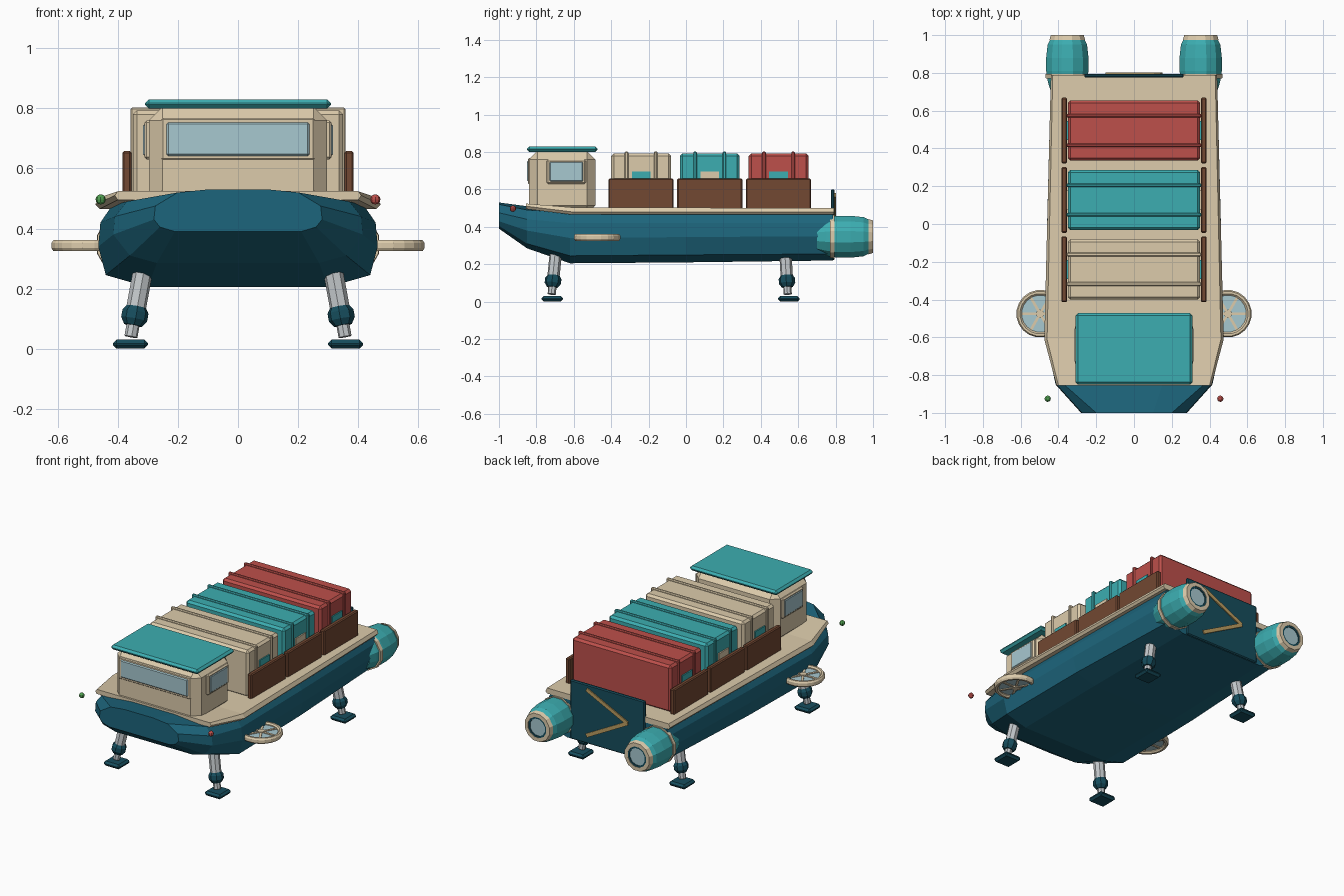
import bpy, bmesh
from math import pi, cos, sin, atan2
from mathutils import Vector, Matrix

if "Cube" in bpy.data.objects:
    bpy.data.objects.remove(bpy.data.objects["Cube"])

def material(name, r, g, b):
    m = bpy.data.materials.new(name)
    m.diffuse_color = (r, g, b, 1)
    m.use_nodes = True
    m.node_tree.nodes["Principled BSDF"].inputs["Base Color"].default_value = m.diffuse_color
    return m

NAVY = material("hull_blue", .012, .13, .2)
DARK = material("dark_blue", .008, .075, .11)
TEAL = material("teal", .045, .42, .44)
CREAM = material("cream", .72, .6, .41)
BROWN = material("brown", .17, .065, .032)
RED = material("red", .51, .08, .07)
GLASS = material("glass", .39, .58, .63)
GOLD = material("gold", .5, .34, .12)
GREEN = material("green", .08, .35, .08)
STEEL = material("steel", .55, .58, .6)

def finish(bm, name, mat):
    bmesh.ops.recalc_face_normals(bm, faces=bm.faces)
    me = bpy.data.meshes.new(name)
    bm.to_mesh(me)
    bm.free()
    me.materials.append(mat)
    ob = bpy.data.objects.new(name, me)
    bpy.context.collection.objects.link(ob)
    return ob

def box(name, lo, hi, mat, bevel=0.0, rot=None):
    lo, hi = Vector(lo), Vector(hi)
    bm = bmesh.new()
    bmesh.ops.create_cube(bm, size=1)
    bmesh.ops.scale(bm, vec=hi - lo, verts=bm.verts)
    if bevel:
        bmesh.ops.bevel(bm, geom=bm.edges[:], offset=bevel, segments=1, affect='EDGES')
    if rot:
        bmesh.ops.transform(bm, matrix=rot, verts=bm.verts)
    bmesh.ops.translate(bm, vec=(lo + hi) / 2, verts=bm.verts)
    return finish(bm, name, mat)

def bridge(bm, rings):
    for a, b in zip(rings, rings[1:]):
        n = len(a)
        for i in range(n):
            j = (i + 1) % n
            bm.faces.new((a[i], a[j], b[j], b[i]))

def loft(name, sections, mat):
    """Half sections (x, z) from keel to top at each y, mirrored and skinned."""
    bm = bmesh.new()
    rings = []
    for y, half in sections:
        pts = half + [(-x, z) for x, z in reversed(half)]
        rings.append([bm.verts.new((x, y, z)) for x, z in pts])
    bridge(bm, rings)
    bm.faces.new(rings[0])
    bm.faces.new(rings[-1])
    return finish(bm, name, mat)

def lathe(name, origin, axis, profile, mat, sides=12, closed=False):
    """Spin (radius, distance) pairs about an axis; closed joins the ends into a ring."""
    q = Vector(axis).to_track_quat('Z', 'Y')
    bm = bmesh.new()
    rings = []
    for r, d in profile:
        rings.append([bm.verts.new(Vector(origin) + q @ Vector(
            (r * cos(2 * pi * (i + .5) / sides), r * sin(2 * pi * (i + .5) / sides), d)))
            for i in range(sides)])
    bridge(bm, rings + ([rings[0]] if closed else []))
    if not closed:
        bm.faces.new(rings[0])
        bm.faces.new(rings[-1])
    return finish(bm, name, mat)

# Hull
loft("hull", [
    (-1.0, [(.21, .39), (.26, .405), (.28, .43), (.275, .475), (.2, .52), (.1, .53)]),
    (-.85, [(.27, .285), (.36, .31), (.415, .38), (.41, .44), (.37, .49), (.15, .51)]),
    (-.62, [(.30, .205), (.44, .245), (.465, .34), (.458, .42), (.42, .475), (.15, .48)]),
    (.0, [(.30, .21), (.435, .25), (.46, .345), (.45, .42), (.42, .47), (.15, .47)]),
    (.785, [(.29, .22), (.40, .255), (.44, .35), (.43, .42), (.41, .465), (.15, .47)])], NAVY)

# Deck
loft("deck", [
    (-.855, [(.40, .495), (.41, .51), (.40, .524)]),
    (-.61, [(.46, .465), (.475, .48), (.46, .504)]),
    (.79, [(.43, .465), (.44, .478), (.43, .5)])], CREAM)

# Cabin with windows and roof
box("cabin", (-.297, -.84, .47), (.297, -.485, .805), CREAM, .045)
box("front_window", (-.24, -.85, .64), (.24, -.83, .755), GLASS, .008)
box("front_window_frame", (-.255, -.844, .628), (.255, -.82, .767), CREAM, .005)
box("roof", (-.31, -.85, .8), (.31, -.472, .83), TEAL, .013)
for s in (-1, 1):
    x0, x1 = sorted((s * .285, s * .312))
    box("side_window_frame", (x0, -.745, .63), (x1, -.535, .76), CREAM, .008)
    x0, x1 = sorted((s * .29, s * .316))
    box("side_window", (x0, -.73, .642), (x1, -.55, .748), GLASS, .005)

# Cargo containers, straps, labels and side boards
for yc, mat, tag in ((-.24, CREAM, TEAL), (.127, TEAL, CREAM), (.495, RED, TEAL)):
    box("container", (-.35, yc - .16, .495), (.35, yc + .16, .793), mat, .014)
    for dy in (-.078, .078):
        box("container_strap", (-.357, yc + dy - .01, .497), (.357, yc + dy + .01, .802), mat, .005)
    for s in (-1, 1):
        x0, x1 = sorted((s * .34, s * .358))
        box("container_label", (x0, yc - .05, .6), (x1, yc + .05, .695), tag)
        x0, x1 = sorted((s * .355, s * .385))
        box("side_board", (x0, yc - .174, .495), (x1, yc + .174, .658), BROWN, .006)

# Tail plate with chevron
box("tail_plate", (-.263, .775, .222), (.263, .795, .6), DARK, .006)
apex = Vector((-.145, 0, .43))
for end in (Vector((.145, 0, .57)), Vector((.145, 0, .275))):
    d, c = end - apex, (end + apex) / 2
    h = Vector((d.length / 2, .005, .0115))
    c.y = .797
    box("chevron_bar", c - h, c + h, GOLD, 0, Matrix.Rotation(-atan2(d.z, d.x), 4, 'Y'))

for s in (-1, 1):
    # Engines
    o = (s * .353, 0, .347)
    lathe("engine", o, (0, 1, 0), [(.09, .70), (.106, .75), (.116, .81), (.116, .88), (.108, .95), (.09, .985)], TEAL)
    lathe("engine_collar", o, (0, 1, 0), [(.105, .77), (.118, .77), (.12, .795), (.105, .795)], CREAM, 12, True)
    lathe("engine_rim", o, (0, 1, 0), [(.066, .975), (.098, .975), (.09, 1.0), (.066, 1.0)], CREAM, 12, True)
    lathe("engine_nozzle", o, (0, 1, 0), [(.055, .975), (.07, .975), (.07, .997), (.055, .997)], DARK, 12, True)
    lathe("engine_glow", o, (0, 1, 0), [(.058, .975), (.058, .993)], GLASS)

    # Side fans
    f = Vector((s * .497, -.475, .343))
    lathe("fan_ring", f, (0, 0, 1), [(.098, -.01), (.107, -.018), (.119, -.018), (.126, -.008),
          (.126, .008), (.119, .018), (.107, .018), (.098, .01)], CREAM, 20, True)
    lathe("fan_disc", f, (0, 0, 1), [(.1, -.004), (.1, .004)], GLASS, 20)
    lathe("fan_hub", f, (0, 0, 1), [(.022, -.013), (.022, .013)], CREAM, 10)
    h = Vector((.102, .007, .009))
    for k in range(3):
        box("fan_spoke", f - h, f + h, CREAM, 0, Matrix.Rotation(k * pi / 3, 4, 'Z'))

    # Landing legs
    for y in (-.715, .55):
        foot = Vector((s * .36, y - .005, .02))
        top = Vector((s * .318, y + .018 if y < 0 else y - .018, .25))
        d = top - foot
        L = d.length
        lathe("leg_lower", foot, d, [(.022, .02), (.022, L * .5)], STEEL, 8)
        lathe("leg_upper", foot, d, [(.033, L * .45), (.033, L)], STEEL, 8)
        lathe("leg_joint", foot, d, [(.03, L * .25), (.044, L * .34), (.044, L * .45), (.03, L * .54)], DARK, 8)
        box("foot_pad", (s * .358 - .058, y - .058, 0), (s * .358 + .058, y + .058, .03), DARK, .012)

    # Navigation lights
    bm = bmesh.new()
    bmesh.ops.create_uvsphere(bm, u_segments=8, v_segments=6, radius=.017,
                              matrix=Matrix.Translation((s * .457, -.925, .497)))
    finish(bm, "navigation_light", RED if s > 0 else GREEN)
